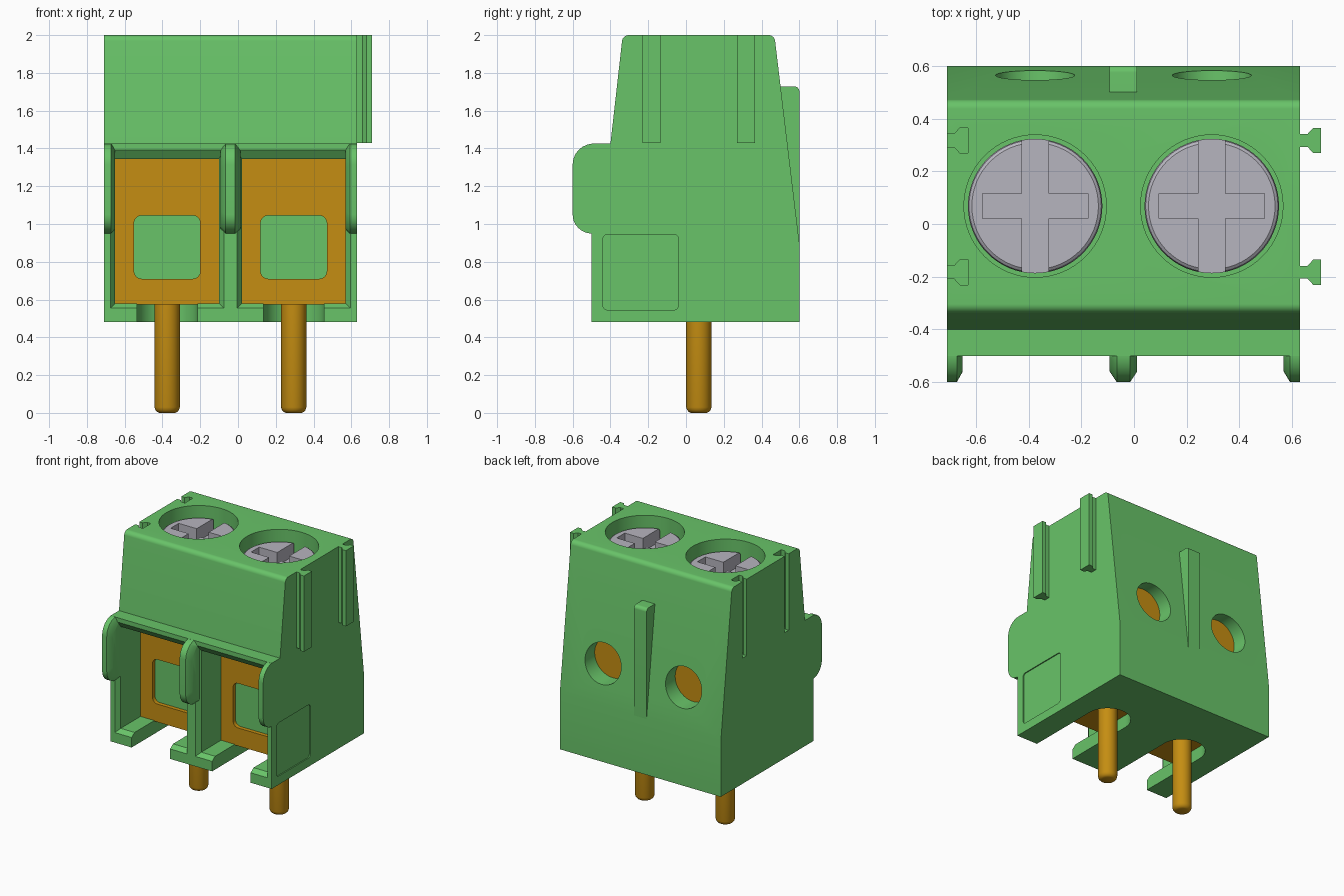
import bpy, bmesh, math
from mathutils import Vector

if "Cube" in bpy.data.objects:
    bpy.data.objects.remove(bpy.data.objects["Cube"])


def material(name, rgb):
    m = bpy.data.materials.new(name)
    m.use_nodes = True
    m.diffuse_color = (*rgb, 1)
    m.node_tree.nodes["Principled BSDF"].inputs["Base Color"].default_value = (*rgb, 1)
    return m


GREEN = material("green plastic", (0.14, 0.55, 0.14))
BRASS = material("brass", (0.56, 0.27, 0.006))
STEEL = material("steel", (0.47, 0.46, 0.52))


def fillet(corners, steps=8):
    """Polygon from (u, v, radius) corners, each rounded by its radius."""
    out = []
    for i, (u, v, r) in enumerate(corners):
        p = Vector((u, v))
        if r == 0:
            out.append((u, v))
            continue
        a = (Vector(corners[i - 1][:2]) - p).normalized()
        b = (Vector(corners[(i + 1) % len(corners)][:2]) - p).normalized()
        half = a.angle(b) / 2
        c = p + (a + b).normalized() * (r / math.sin(half))
        s = p + a * (r / math.tan(half)) - c
        e = p + b * (r / math.tan(half)) - c
        for k in range(steps + 1):
            w = k / steps
            d = (s * (1 - w) + e * w).normalized() * r
            out.append(tuple(c + d))
    return out


def rect(u0, u1, v0, v1, r=0.0):
    return fillet([(u0, v0, r), (u1, v0, r), (u1, v1, r), (u0, v1, r)])


def circle(u, v, r, n=48):
    return [(u + r * math.cos(2 * math.pi * k / n), v + r * math.sin(2 * math.pi * k / n)) for k in range(n)]


def loft(name, axis, sections, mat):
    """Solid through (position along axis, 2D outline) sections."""
    place = {"x": lambda t, u, v: (t, u, v),
             "y": lambda t, u, v: (u, t, v),
             "z": lambda t, u, v: (u, v, t)}[axis]
    bm = bmesh.new()
    rings = [[bm.verts.new(place(t, u, v)) for u, v in pts] for t, pts in sections]
    n = len(rings[0])
    for lo, hi in zip(rings, rings[1:]):
        for i in range(n):
            bm.faces.new((lo[i], lo[(i + 1) % n], hi[(i + 1) % n], hi[i]))
    bm.faces.new(rings[0][::-1])
    bm.faces.new(rings[-1])
    bmesh.ops.recalc_face_normals(bm, faces=bm.faces)
    me = bpy.data.meshes.new(name)
    bm.to_mesh(me)
    bm.free()
    me.materials.append(mat)
    ob = bpy.data.objects.new(name, me)
    bpy.context.collection.objects.link(ob)
    return ob


def prism(name, axis, pts, a, b, mat=GREEN):
    return loft(name, axis, [(a, pts), (b, pts)], mat)


def smooth(ob):
    bpy.ops.object.select_all(action="DESELECT")
    ob.select_set(True)
    bpy.context.view_layer.objects.active = ob
    bpy.ops.object.shade_smooth_by_angle(angle=math.radians(35))


def carve(ob, cutters):
    """Subtract the cutters, apply, and delete them."""
    bpy.ops.object.select_all(action="DESELECT")
    bpy.context.view_layer.objects.active = ob
    ob.select_set(True)
    for c in cutters:
        c.hide_render = True
        m = ob.modifiers.new("cut", "BOOLEAN")
        m.operation, m.solver, m.object = "DIFFERENCE", "EXACT", c
        bpy.ops.object.modifier_apply(modifier=m.name)
        bpy.data.objects.remove(c)


X0, X1 = -0.71, 0.63          # housing sides
POLES = (-0.375, 0.295)       # centre of each terminal
PIN_Y = 0.068
RAILS = (0.317, -0.183)

# Housing: side profile extruded across the width
profile = fillet([(-0.5, 0.48, 0), (0.6, 0.48, 0), (0.6, 0.9, 0), (0.468, 2.0, 0.035),
                  (-0.335, 2.0, 0.035), (-0.40, 1.425, 0), (-0.5, 1.425, 0)])
housing = prism("housing", "x", profile, X0, X1)

cutters = []
for cx in POLES:
    # Wire pocket with a chamfered mouth
    inner = rect(cx - 0.275, cx + 0.275, 0.58, 1.345)
    mouth = rect(cx - 0.3, cx + 0.3, 0.555, 1.392)
    cutters.append(loft("pocket_cutter", "y", [(-0.7, mouth), (-0.5, mouth), (-0.465, inner), (-0.2, inner)], GREEN))
    # Round-ended slot in the floor
    slot = [(cx - 0.16, -0.7), (cx + 0.16, -0.7)] + [
        (cx + 0.16 * math.cos(math.pi * k / 20), PIN_Y + 0.16 * math.sin(math.pi * k / 20)) for k in range(21)]
    cutters.append(prism("slot_cutter", "z", slot, 0.4, 0.6))
    # Test hole in the back and screw well in the top
    cutters.append(prism("back_hole_cutter", "y", circle(cx, 1.2, 0.15), 0.43, 0.8))
    cutters.append(prism("screw_well_cutter", "z", circle(cx, PIN_Y, 0.27, 64), 1.8, 2.2))


def dovetail(x, s, ry):
    """Dovetail outline starting at the wall x."""
    half = [(x - s, 0.024), (x + 0.028, 0.024), (x + 0.05, 0.048), (x + 0.08, 0.048)]
    return [(u, ry - v) for u, v in half] + [(u, ry + v) for u, v in half[::-1]]


# Dovetail grooves on one side and matching rails on the other
for i, ry in enumerate(RAILS):
    cutters.append(prism("groove_cutter", "z", dovetail(X0, 0.05, ry), 1.425, 2.1))
    prism(f"side_rail_{i + 1}", "z", dovetail(X1, 0.02, ry), 1.43, 2.0)

# Shallow plain label recess
cutters.append(prism("label_cutter", "x", rect(-0.44, -0.04, 0.545, 0.945, 0.025), X1 - 0.008, X1 + 0.1))
carve(housing, cutters)
smooth(housing)


# Rounded guide ears on the front of each wall
def ear_outline(d):
    return fillet([(-0.485, 0.95 + d * 0.6, 0), (-0.6 + d, 0.95 + d * 0.6, 0.1),
                   (-0.6 + d, 1.425 - d * 0.6, 0.11), (-0.485, 1.425 - d * 0.6, 0)])


def ear(name, sections):
    smooth(loft(name, "x", [(x, ear_outline(d)) for x, d in sections], GREEN))


# Rounding needs the corner run inside the outline, so the rear edge sits in the wall
ear("right_ear", [(X0, 0), (-0.672, 0), (-0.65, 0.04)])
ear("centre_ear", [(-0.092, 0.04), (-0.065, 0), (-0.015, 0), (0.012, 0.04)])
ear("left_ear", [(0.568, 0.04), (0.592, 0), (X1, 0)])

# Vertical rib on the back
smooth(prism("back_rib", "x", fillet([(0.45, 1.3, 0), (0.6, 0.9, 0), (0.6, 1.728, 0.025), (0.45, 1.728, 0)]),
             -0.092, 0.012))

for i, cx in enumerate(POLES):
    # Brass clamp with a wire opening
    clamp = prism(f"clamp_{i + 1}", "y", rect(cx - 0.28, cx + 0.28, 0.575, 1.4), -0.23, 0.45, BRASS)
    carve(clamp, [prism("opening_cutter", "y", rect(cx - 0.175, cx + 0.175, 0.71, 1.045, 0.04), -0.4, -0.11, BRASS)])
    smooth(clamp)

    # Solder pin with a rounded tip
    smooth(loft(f"pin_{i + 1}", "z", [(z, circle(cx, PIN_Y, r, 32)) for z, r in
                ((0, 0.042), (0.005, 0.053), (0.015, 0.062), (0.03, 0.067), (0.6, 0.067))], BRASS))

    # Screw with a through slot and a shorter cross slot
    screw = loft(f"screw_{i + 1}", "z", [(z, circle(cx, PIN_Y, r, 64)) for z, r in
                 ((1.77, 0.255), (1.9, 0.255), (1.912, 0.251), (1.92, 0.24))], STEEL)
    carve(screw, [prism("slot_cutter", "z", rect(cx - 0.05, cx + 0.05, PIN_Y - 0.4, PIN_Y + 0.4), 1.82, 2.1, STEEL),
                  prism("cross_cutter", "z", rect(cx - 0.2, cx + 0.2, PIN_Y - 0.048, PIN_Y + 0.048), 1.82, 2.1, STEEL)])
    smooth(screw)
